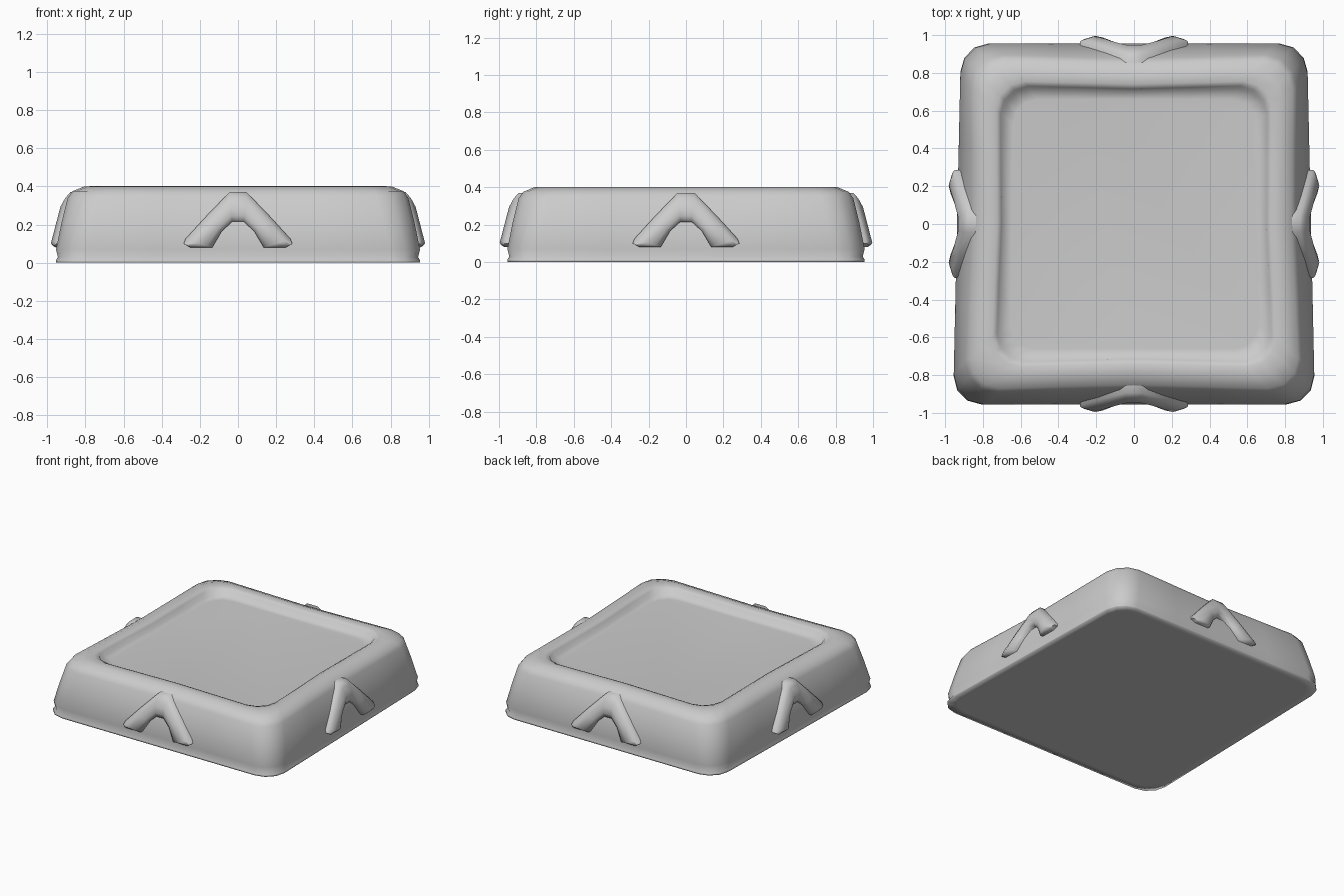
import bpy, bmesh, math
from mathutils import Matrix

if "Cube" in bpy.data.objects:
    bpy.data.objects.remove(bpy.data.objects["Cube"])

stone = bpy.data.materials.new("stone grey")
stone.use_nodes = True
GREY = (0.6, 0.6, 0.6, 1)
stone.diffuse_color = GREY
stone.node_tree.nodes["Principled BSDF"].inputs["Base Color"].default_value = GREY


def loft(name, rings, angle):
    """Skin closed rings of points, cap both ends and shade smooth."""
    bm = bmesh.new()
    loops = [[bm.verts.new(p) for p in ring] for ring in rings]
    n = len(loops[0])
    for a, b in zip(loops, loops[1:]):
        for i in range(n):
            j = (i + 1) % n
            bm.faces.new((a[i], a[j], b[j], b[i]))
    bm.faces.new(loops[0][::-1])
    bm.faces.new(loops[-1])
    bmesh.ops.recalc_face_normals(bm, faces=bm.faces)
    mesh = bpy.data.meshes.new(name)
    bm.to_mesh(mesh)
    bm.free()
    obj = bpy.data.objects.new(name, mesh)
    bpy.context.collection.objects.link(obj)
    mesh.materials.append(stone)
    bpy.ops.object.select_all(action='DESELECT')
    obj.select_set(True)
    bpy.context.view_layer.objects.active = obj
    bpy.ops.object.shade_smooth_by_angle(angle=math.radians(angle))
    return obj


def worn_square(half, radius, z, pinch):
    """Rounded square with hollowed sides, slightly narrower at the back."""
    points = []
    for side in range(4):
        turn = Matrix.Rotation(side * math.pi / 2, 3, 'Z')
        flat = half - radius
        local = [(half - pinch * (1 - abs(t)), t * flat) for t in (-0.55, 0, 0.55, 1)]
        local += [(flat + radius * math.cos(a), flat + radius * math.sin(a))
                  for a in (math.pi / 6, math.pi / 3)]
        local.append((flat, half))
        for x, y in local:
            p = turn @ Matrix.Translation((x, y, z)).to_translation()
            p.x *= 1 - 0.023 * (p.y + 0.82)
            points.append(p)
    return points


# Tray body: base lip, sloping walls, rounded rim, sunken floor
profile = [
    (0.90, 0.14, 0.0, 0), (0.955, 0.15, 0.0, 0), (0.955, 0.15, 0.012, 0),
    (0.945, 0.15, 0.03, 0), (0.955, 0.16, 0.07, 0), (0.925, 0.17, 0.22, 0.01),
    (0.895, 0.17, 0.34, 0.02), (0.87, 0.16, 0.375, 0.02), (0.81, 0.16, 0.4, 0.02),
    (0.755, 0.15, 0.402, 0.015), (0.73, 0.15, 0.39, 0.015),
    (0.715, 0.14, 0.355, 0.01), (0.66, 0.13, 0.35, 0),
]
loft("tray_body", [worn_square(*row) for row in profile], 95)

# Chevron stations: outer edge (x, z) and inner edge (x, z), mirrored
half_path = [((-0.285, 0.10), (-0.25, 0.08)), ((-0.275, 0.125), (-0.135, 0.08)),
             ((-0.17, 0.24), (-0.085, 0.165)), ((-0.045, 0.37), (-0.03, 0.215))]
path = half_path + [tuple((-x, z) for x, z in pair) for pair in half_path[::-1]]


def chevron_section(outer, inner, end):
    wall = lambda z: 0.955 - 0.26 * (z - 0.08)
    ring = []
    for t in (0, 0.2, 0.5, 0.8, 1):
        x = outer[0] + (inner[0] - outer[0]) * t
        z = outer[1] + (inner[1] - outer[1]) * t
        bulge = 0.015 + (0.01 if end else 0.032) * math.sin(math.pi * t)
        ring.append((x, -wall(z) - bulge, z))
    for x, z in (inner, outer):
        ring.append((x, -wall(z) + 0.06, z))
    return ring


sections = [chevron_section(o, i, k in (0, len(path) - 1)) for k, (o, i) in enumerate(path)]

# One raised chevron per side
for k, side in enumerate(("front", "left", "back", "right")):
    chevron = loft(side + "_chevron", sections, 60)
    inward = Matrix.Translation((0, 0.015 if k % 2 else 0, 0))
    chevron.data.transform(Matrix.Rotation(k * math.pi / 2, 4, 'Z') @ inward)
